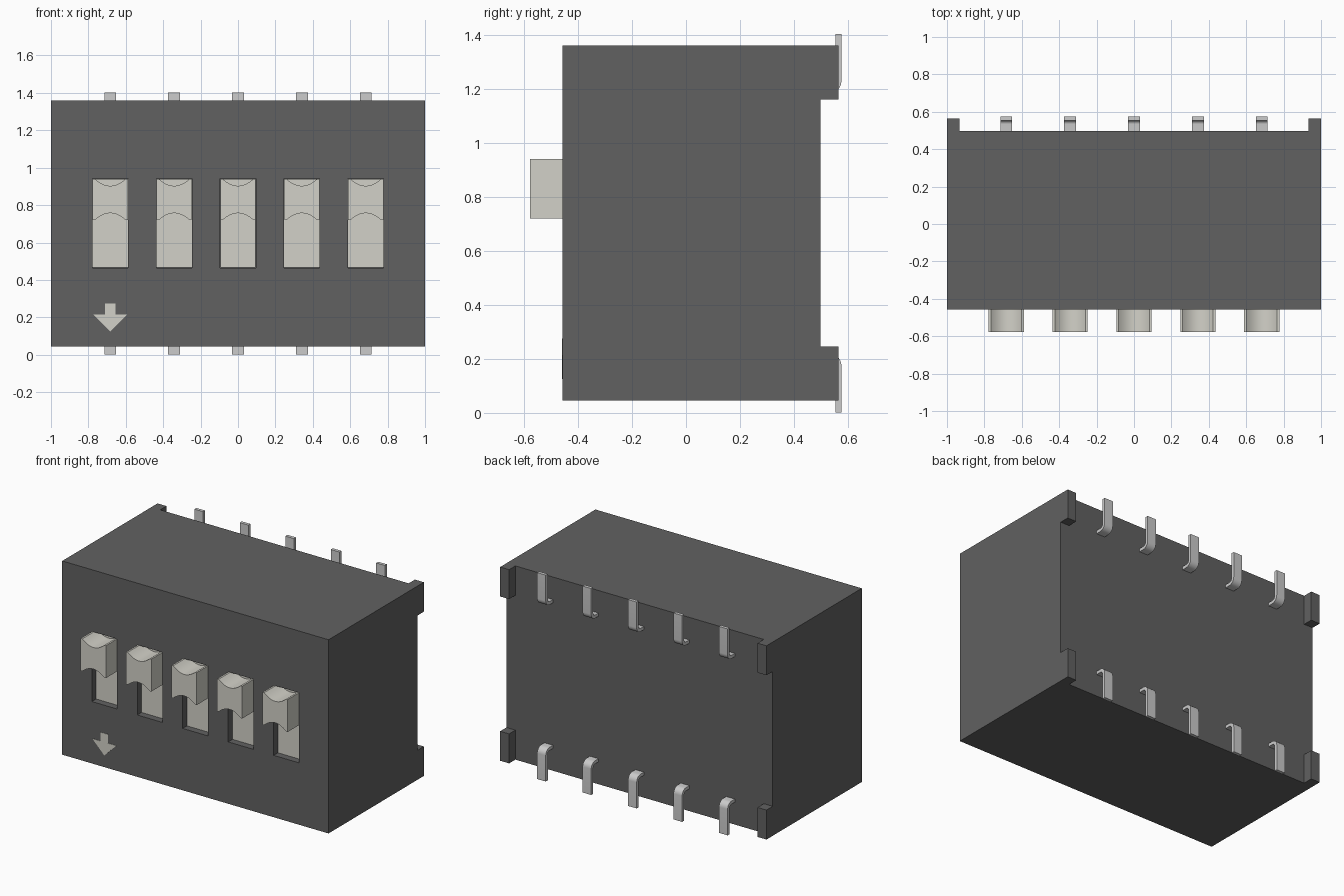
import bpy, bmesh
from math import sin, cos, pi

if "Cube" in bpy.data.objects:
    bpy.data.objects.remove(bpy.data.objects["Cube"])


def material(name, rgb):
    m = bpy.data.materials.new(name)
    m.diffuse_color = (*rgb, 1)
    m.use_nodes = True
    m.node_tree.nodes["Principled BSDF"].inputs["Base Color"].default_value = m.diffuse_color
    return m


DARK = material("dark_plastic", (0.12, 0.12, 0.12))
CREAM = material("cream_plastic", (0.65, 0.64, 0.58))
METAL = material("pin_metal", (0.58, 0.59, 0.57))


def prism(name, pts, a, b, mat, axis="y", smooth=False):
    """Extrude a closed profile: (x, z) along y, or (y, z) along x."""
    bm = bmesh.new()

    def place(p, d):
        return (p[0], d, p[1]) if axis == "y" else (d, p[0], p[1])
    lo = [bm.verts.new(place(p, a)) for p in pts]
    hi = [bm.verts.new(place(p, b)) for p in pts]
    bm.faces.new(lo)
    bm.faces.new(hi[::-1])
    n = len(pts)
    for i in range(n):
        j = (i + 1) % n
        bm.faces.new((lo[i], lo[j], hi[j], hi[i]))
    bmesh.ops.recalc_face_normals(bm, faces=bm.faces)
    me = bpy.data.meshes.new(name)
    bm.to_mesh(me)
    bm.free()
    me.materials.append(mat)
    ob = bpy.data.objects.new(name, me)
    bpy.context.collection.objects.link(ob)
    if smooth:
        bpy.ops.object.select_all(action="DESELECT")
        ob.select_set(True)
        bpy.context.view_layer.objects.active = ob
        bpy.ops.object.shade_smooth_by_angle()
    return ob


def box(name, x0, x1, y0, y1, z0, z1, mat):
    return prism(name, [(x0, z0), (x1, z0), (x1, z1), (x0, z1)], y0, y1, mat)


def cut(ob, cutter):
    mod = ob.modifiers.new("cut", "BOOLEAN")
    mod.operation = "DIFFERENCE"
    mod.solver = "EXACT"
    mod.object = cutter
    bpy.context.view_layer.objects.active = ob
    bpy.ops.object.modifier_apply(modifier=mod.name)
    bpy.data.objects.remove(cutter)


FRONT, BACK, FOOT = -0.457, 0.498, 0.565
MID = 0.702
COLUMNS = [-0.683 + 0.3415 * i for i in range(5)]

# Housing, cut back so four corner feet remain
housing = box("housing", -1, 1, FRONT, FOOT, 0.045, 1.36, DARK)
cut(housing, box("cutter", -0.933, 0.933, BACK, 0.8, -0.2, 1.6, DARK))
cut(housing, box("cutter", -1.2, 1.2, BACK, 0.8, 0.245, 1.16, DARK))

# Slider knob profile with scooped top and bottom
knob = []
for i in range(17):
    t = i / 8 - 1
    knob.append((0.082 * t, 0.72 + 0.037 * (1 - t * t)))
knob = [(-0.094, 0.72)] + knob + [(0.094, 0.72)]
knob += [(x, 2 * 0.83 - z) for x, z in reversed(knob)]

# Gull pin profile: out of the housing, round bend, then up
R, T, Z, YO = 0.042, 0.022, 1.185, 0.575
cy, cz = YO - R, Z + R
arc = [(-pi / 2) * (1 - i / 8) for i in range(9)]
pin = [(0.46, Z)] + [(cy + R * cos(a), cz + R * sin(a)) for a in arc]
pin += [(YO, 1.402), (YO - T, 1.402)]
pin += [(cy + (R - T) * cos(a), cz + (R - T) * sin(a)) for a in reversed(arc)]
pin += [(0.46, Z + T)]
pin_low = [(y, 2 * MID - 0.001 - z) for y, z in pin]

for n, x in enumerate(COLUMNS, 1):
    # Recessed slot with its slider plate and knob
    cut(housing, box("cutter", x - 0.095, x + 0.095, -0.8, FRONT + 0.06,
                     0.465, 0.941, DARK))
    box(f"slider_plate_{n}", x - 0.0945, x + 0.0945, FRONT + 0.045,
        FRONT + 0.06, 0.4655, 0.9405, CREAM)
    prism(f"slider_knob_{n}", [(x + px, z) for px, z in knob],
          -0.577, FRONT + 0.045, CREAM, smooth=True)
    # Upper and lower solder pins
    for label, prof in (("upper", pin), ("lower", pin_low)):
        prism(f"{label}_pin_{n}", prof, x - 0.032, x + 0.032, METAL,
              axis="x", smooth=True)

# Direction arrow inlaid on the front
half = [(0.028, 0.275), (0.028, 0.215), (0.09, 0.215)]
arrow = half + [(0, 0.125)] + [(-x, z) for x, z in reversed(half)]
prism("direction_arrow", [(COLUMNS[0] + x, z) for x, z in arrow],
      FRONT - 0.002, FRONT + 0.005, CREAM)
